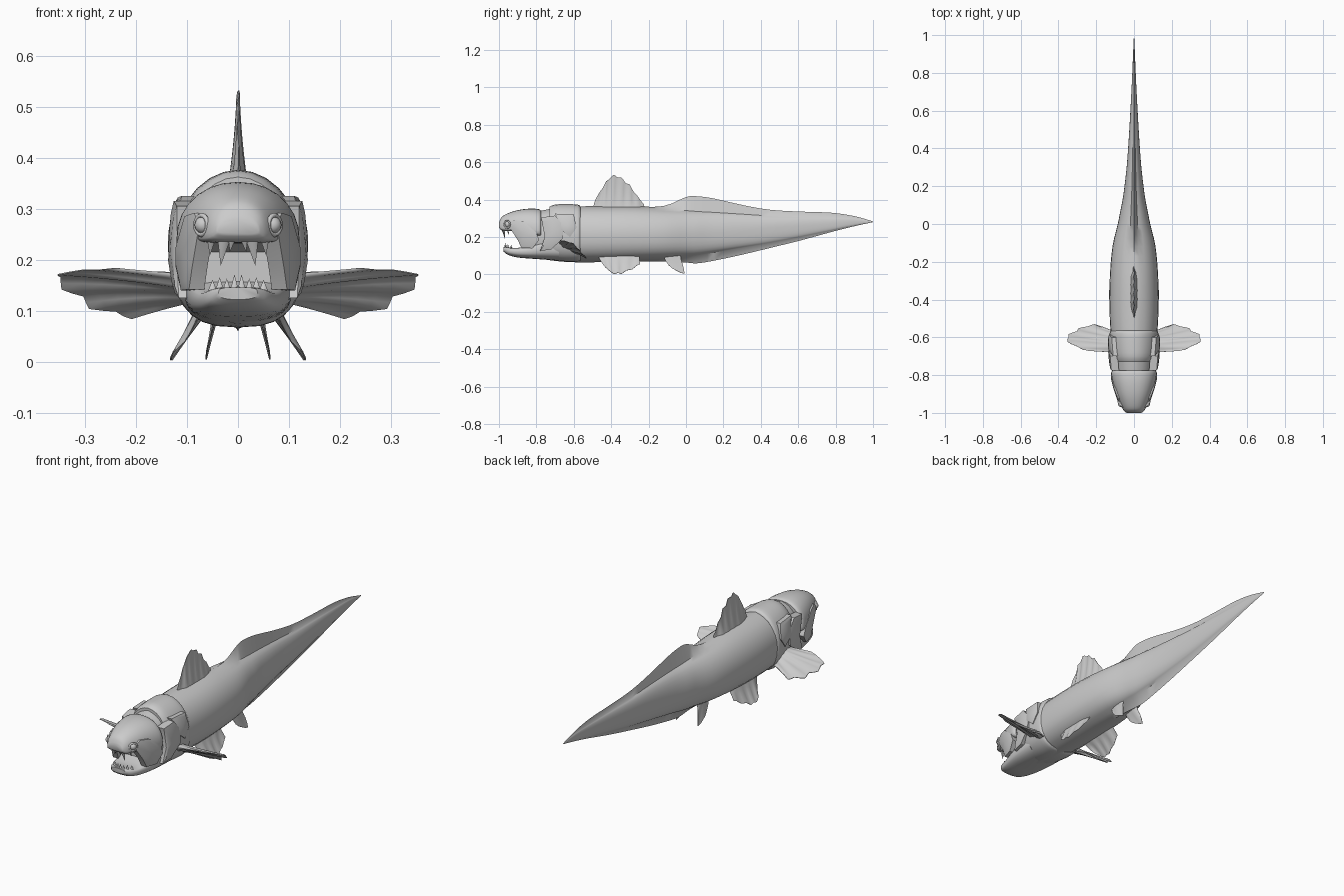
import bpy, math
from mathutils import Vector

if "Cube" in bpy.data.objects:
    bpy.data.objects.remove(bpy.data.objects["Cube"])

mat = bpy.data.materials.new("plain grey")
mat.diffuse_color = (0.6, 0.6, 0.6, 1)
mat.use_nodes = True
mat.node_tree.nodes["Principled BSDF"].inputs["Base Color"].default_value = mat.diffuse_color


def make(name, verts, faces, angle=40):
    me = bpy.data.meshes.new(name)
    me.from_pydata([tuple(v) for v in verts], [], faces)
    me.materials.append(mat)
    ob = bpy.data.objects.new(name, me)
    bpy.context.collection.objects.link(ob)
    bpy.ops.object.select_all(action='DESELECT')
    ob.select_set(True)
    bpy.context.view_layer.objects.active = ob
    bpy.ops.object.mode_set(mode='EDIT')
    bpy.ops.mesh.select_all(action='SELECT')
    bpy.ops.mesh.normals_make_consistent(inside=False)
    bpy.ops.object.mode_set(mode='OBJECT')
    bpy.ops.object.shade_smooth_by_angle(angle=math.radians(angle))
    return ob


def spline(pts, n):
    """Smooth interpolation through a list of equal-length tuples."""
    out = []
    for i in range(len(pts) - 1):
        p0, p1, p2, p3 = (pts[max(0, min(len(pts) - 1, i + k))] for k in (-1, 0, 1, 2))
        for s in range(n):
            t = s / n
            out.append(tuple(b + .5 * t * (c - a + t * (2*a - 5*b + 4*c - d + t * (3*(b - c) + d - a)))
                             for a, b, c, d in zip(p0, p1, p2, p3)))
    return out + [tuple(pts[-1])]


def loft(name, secs, steps=3, n=28, e_top=2.0, e_bot=2.5, keel=False, angle=40):
    """Sections (y, half width, bottom z, middle z, top z[, low keel z, high keel z])."""
    verts, rings = [], spline(secs, steps)
    for s in rings:
        y, w, zb, zm, zt = s[:5]
        for k in range(n):
            a = 2 * math.pi * k / n
            c, d = math.cos(a), math.sin(a)
            e = e_top if d >= 0 else e_bot
            x = w * math.copysign(abs(c) ** (2 / e), c) if abs(c) > 1e-6 else 0
            z = zm + (zt - zm if d >= 0 else zm - zb) * math.copysign(abs(d) ** (2 / e), d)
            if keel and k == n // 4:
                z = s[6]
            if keel and k == 3 * n // 4:
                z = s[5]
            verts.append((x, y, z))
    m = len(rings)
    faces = [(i*n + k, i*n + (k+1) % n, (i+1)*n + (k+1) % n, (i+1)*n + k)
             for i in range(m - 1) for k in range(n)]
    faces += [tuple(range(n)), tuple(range((m-1)*n, m*n))]
    return make(name, verts, faces, angle)


def fin(name, root, tip, ribs, ripple, thick, sides=(1, -1)):
    """Tapered rippled sheet between a root curve and an outer edge curve."""
    nu, nv = ribs * 4, 6
    def sample(c, t):
        f = t * (len(c) - 1)
        i = min(int(f), len(c) - 2)
        return Vector(c[i]).lerp(Vector(c[i + 1]), f - i)
    nrm = (Vector(root[-1]) - Vector(root[0])).cross(sample(tip, .5) - Vector(root[0])).normalized()
    for s in sides:
        verts = []
        for face in (1, -1):
            for i in range(nu + 1):
                u = i / nu
                a, b = sample(root, u), sample(tip, u)
                for j in range(nv + 1):
                    v = j / nv
                    wave = math.sin(u * ribs * 2 * math.pi)
                    p = a.lerp(b, v * (1 + .04 * wave * v))
                    edge = min(1, 4 * u + .1, 4 * (1 - u) + .1)
                    p = p + nrm * (ripple * wave * v * (1.3 - v) + face * edge * (thick * (1 - v) ** 2 + .0012))
                    verts.append((p.x * s, p.y, p.z))
        w, h = nv + 1, (nu + 1) * (nv + 1)
        faces = []
        for i in range(nu):
            for j in range(nv):
                q = (i*w + j, i*w + j + 1, (i+1)*w + j + 1, (i+1)*w + j)
                faces += [q, tuple(h + k for k in reversed(q))]
        rim = ([i*w for i in range(nu)] + [nu*w + j for j in range(nv)]
               + [i*w + nv for i in range(nu, 0, -1)] + list(range(nv, 0, -1)))
        faces += [(a, b, b + h, a + h) for a, b in zip(rim, rim[1:] + rim[:1])]
        make(name + ("" if len(sides) == 1 else "_right" if s > 0 else "_left"), verts, faces, 60)


def plate(name, outline, depth=.025):
    """Mirrored raised armour plate; outline points are (x, y, z)."""
    n = len(outline)
    mid = sum((Vector(p) for p in outline), Vector()) / n
    for s in (1, -1):
        verts = [Vector(p) - Vector((depth, 0, 0)) for p in outline] + [Vector(p) for p in outline]
        verts += [Vector(p).lerp(mid, .25) + Vector((.006, 0, 0)) for p in outline] + [mid + Vector((.009, 0, 0))]
        faces = [tuple(range(n))]
        for k in range(n):
            j = (k + 1) % n
            faces += [(k, j, n + j, n + k), (n + k, n + j, 2*n + j, 2*n + k), (2*n + k, 2*n + j, 3*n)]
        make(name + ("_right" if s > 0 else "_left"), [(v.x * s, v.y, v.z) for v in verts], faces, 30)


def spike(name, base, tip, r):
    """Flattened pointed tooth."""
    b, t = Vector(base), Vector(tip)
    ring = [b + Vector((r * math.cos(k * math.pi / 3), r * .7 * math.sin(k * math.pi / 3), 0)) for k in range(6)]
    make(name, ring + [t], [tuple(range(6))] + [(k, (k + 1) % 6, 6) for k in range(6)], 50)


# Trunk and tail with upper and lower keels
loft("body", [
    (-.84, .090, .095, .21, .325, .095, .325), (-.74, .104, .080, .21, .345, .078, .348),
    (-.62, .120, .076, .21, .358, .066, .362), (-.45, .130, .074, .21, .362, .066, .366),
    (-.28, .128, .078, .21, .362, .070, .364), (-.12, .114, .085, .21, .352, .070, .366),
    (0, .086, .095, .215, .345, .064, .414), (.06, .074, .100, .22, .340, .060, .418),
    (.15, .057, .115, .22, .335, .074, .406), (.30, .039, .140, .235, .325, .106, .372),
    (.45, .028, .165, .25, .315, .142, .346), (.62, .018, .200, .26, .310, .184, .336),
    (.78, .010, .235, .27, .305, .228, .330), (.90, .005, .262, .28, .300, .258, .312),
    (1.0, .0005, .281, .282, .283, .280, .284)], keel=True)

# Armoured skull roof and snout
loft("skull", [
    (-1.0, .040, .250, .258, .278), (-.985, .056, .236, .252, .308), (-.95, .074, .232, .250, .328),
    (-.90, .093, .232, .250, .344), (-.84, .112, .215, .240, .352), (-.79, .121, .205, .235, .350),
    (-.775, .112, .205, .235, .342)], e_top=2.2, e_bot=4)

# Lower jaw
loft("lower_jaw", [
    (-.975, .038, .122, .135, .146), (-.95, .060, .104, .125, .146), (-.90, .078, .091, .122, .142),
    (-.83, .094, .085, .125, .160), (-.76, .103, .080, .135, .185), (-.68, .106, .076, .140, .190)],
    e_top=3.5, e_bot=2.6)

# Chest shield: back plate ring and belly plate
loft("chest_shield", [
    (-.73, .106, .080, .22, .362), (-.70, .118, .074, .22, .374), (-.64, .127, .068, .215, .376),
    (-.58, .129, .068, .21, .374), (-.565, .122, .074, .21, .364)], e_bot=2.7)

# Side armour
plate("cheek_plate", [(.076, -.955, .268), (.086, -.92, .292), (.105, -.87, .285), (.122, -.80, .225),
                      (.122, -.785, .185), (.112, -.82, .140), (.096, -.88, .142), (.090, -.90, .185)], .03)
plate("gill_plate", [(.120, -.775, .305), (.126, -.70, .315), (.131, -.655, .26), (.133, -.66, .19),
                     (.124, -.72, .135), (.116, -.78, .125), (.120, -.755, .20)], .04)
plate("shoulder_plate", [(.110, -.70, .325), (.118, -.60, .322), (.132, -.585, .25), (.133, -.62, .20),
                         (.133, -.67, .24)], .04)

# Eyes with raised sockets
for s, side in ((1, "right"), (-1, "left")):
    bpy.ops.mesh.primitive_uv_sphere_add(segments=16, ring_count=10, radius=.017, location=(s*.068, -.952, .268))
    eye = bpy.context.object
    eye.name = "eye_" + side
    bpy.ops.mesh.primitive_torus_add(major_segments=16, minor_segments=6, major_radius=.019, minor_radius=.005,
                                     location=(s*.071, -.956, .268), rotation=(math.pi/2, 0, s*.9))
    bpy.context.object.name = "eye_socket_" + side
    for ob in (eye, bpy.context.object):
        ob.data.materials.append(mat)
        ob.data.shade_smooth()

    # Upper fangs and lower teeth
    spike("upper_fang_" + side, (s*.026, -.978, .25), (s*.034, -.968, .188), .015)
    spike("upper_inner_tooth_" + side, (s*.010, -.985, .25), (s*.016, -.975, .215), .010)
    spike("upper_side_tooth_" + side, (s*.052, -.955, .242), (s*.055, -.945, .208), .009)
    for k, (x, y, h) in enumerate([(.007, -.967, .026), (.022, -.962, .018), (.036, -.952, .021), (.050, -.935, .016)]):
        spike("lower_tooth_%d_%s" % (k, side), (s*x, y, .138), (s*x, y, .145 + h), .009)

# Dorsal fin
fin("dorsal_fin", [(0, -.50, .35), (0, -.22, .35)],
    [(0, -.485, .40), (0, -.44, .475), (0, -.415, .512), (0, -.375, .532), (0, -.335, .505), (0, -.30, .475),
     (0, -.265, .425), (0, -.225, .375)], 6, .007, .018, (1,))
# Pectoral fins
fin("pectoral_fin", [(.10, -.68, .17), (.10, -.62, .15), (.10, -.57, .115)],
    [(.24, -.672, .184), (.32, -.645, .178), (.362, -.605, .168), (.325, -.575, .135), (.28, -.550, .105),
     (.21, -.530, .086), (.15, -.55, .105)], 5, .008, .018)
# Pelvic fins
fin("pelvic_fin", [(.075, -.47, .095), (.075, -.25, .095)],
    [(.095, -.445, .055), (.13, -.405, .012), (.133, -.37, .004), (.128, -.34, .008), (.115, -.29, .03),
     (.10, -.245, .055)], 4, .006, .010)
# Small rear fins
fin("rear_fin", [(.040, -.125, .11), (.040, -.03, .11)],
    [(.050, -.11, .075), (.056, -.085, .04), (.062, -.045, .014), (.063, -.01, .004), (.057, -.012, .04),
     (.050, -.025, .075)], 2, .003, .007)
